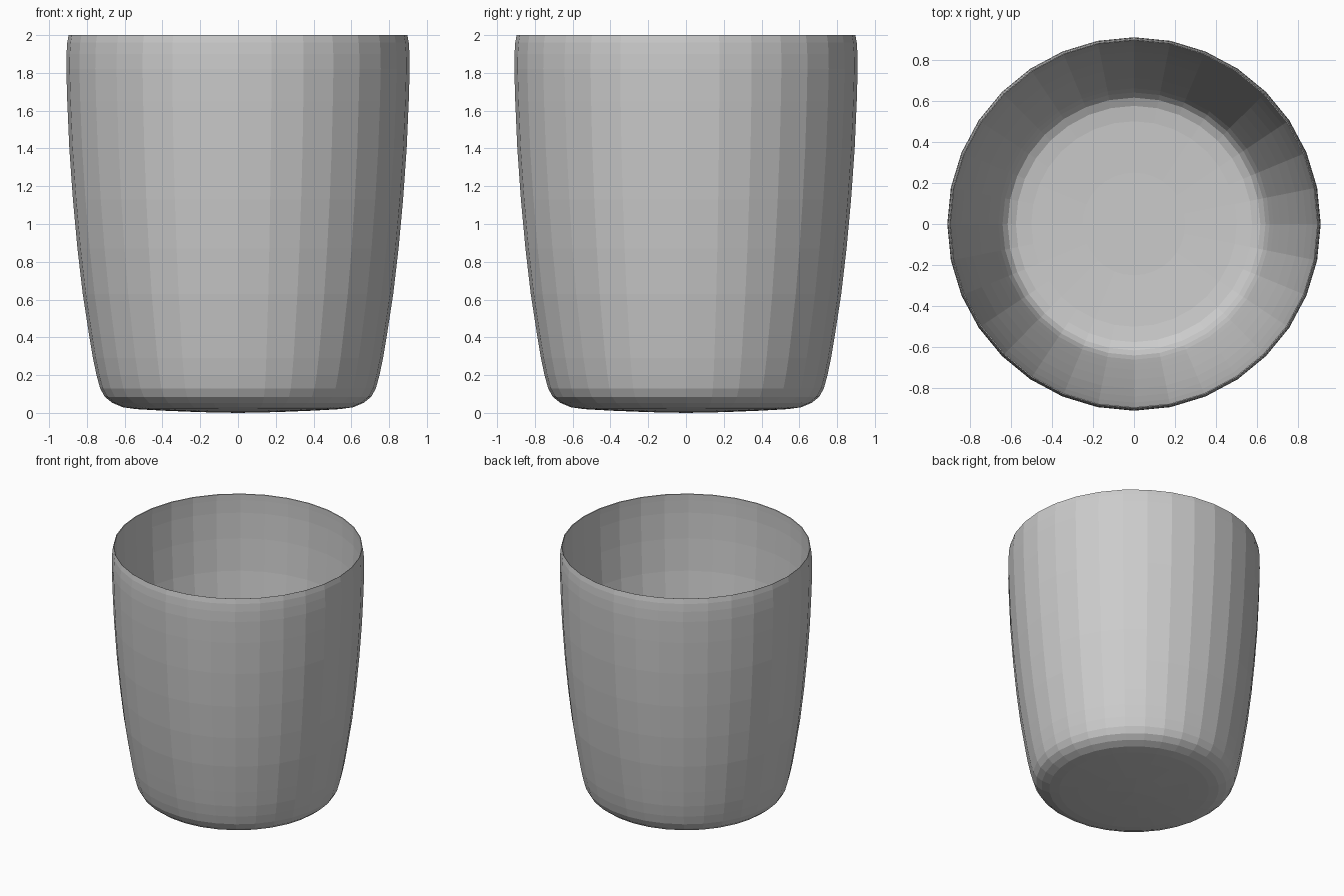
import bpy, bmesh, math

if "Cube" in bpy.data.objects:
    bpy.data.objects.remove(bpy.data.objects["Cube"])

SIDES = 32

# Outer wall from base centre up to the rim: (radius, height)
outer = [(0.2, 0.004), (0.4, 0.012), (0.54, 0.02), (0.61, 0.03), (0.665, 0.053),
         (0.705, 0.085), (0.73, 0.13), (0.749, 0.2), (0.768, 0.29), (0.788, 0.41),
         (0.822, 0.63), (0.85, 0.87), (0.874, 1.13), (0.893, 1.4), (0.904, 1.65),
         (0.909, 1.82), (0.908, 1.9), (0.904, 1.96), (0.897, 2.0)]

# Inner wall from the rim down to the floor
inner = [(0.892, 1.998), (0.893, 1.95), (0.893, 1.85), (0.886, 1.65), (0.87, 1.4),
         (0.84, 1.13), (0.802, 0.87), (0.757, 0.63), (0.71, 0.41), (0.68, 0.28),
         (0.66, 0.2), (0.64, 0.15), (0.615, 0.12), (0.575, 0.1), (0.5, 0.09),
         (0.25, 0.08)]


def lathe(name, profile, bottom_z, floor_z):
    """Spin a profile around z and close both ends with fans."""
    bm = bmesh.new()
    rings = []
    for r, z in profile:
        rings.append([bm.verts.new((r * math.cos(2 * math.pi * i / SIDES),
                                    r * math.sin(2 * math.pi * i / SIDES), z))
                      for i in range(SIDES)])
    bottom = bm.verts.new((0, 0, bottom_z))
    floor = bm.verts.new((0, 0, floor_z))
    for i in range(SIDES):
        j = (i + 1) % SIDES
        for a, b in zip(rings, rings[1:]):
            bm.faces.new((a[i], a[j], b[j], b[i]))
        bm.faces.new((bottom, rings[0][j], rings[0][i]))
        bm.faces.new((floor, rings[-1][i], rings[-1][j]))
    bmesh.ops.recalc_face_normals(bm, faces=bm.faces)
    mesh = bpy.data.meshes.new(name)
    bm.to_mesh(mesh)
    bm.free()
    obj = bpy.data.objects.new(name, mesh)
    bpy.context.collection.objects.link(obj)
    return obj


# Hollow tumbler with flat facets
lathe("cup", outer + inner, 0.0, 0.08)
